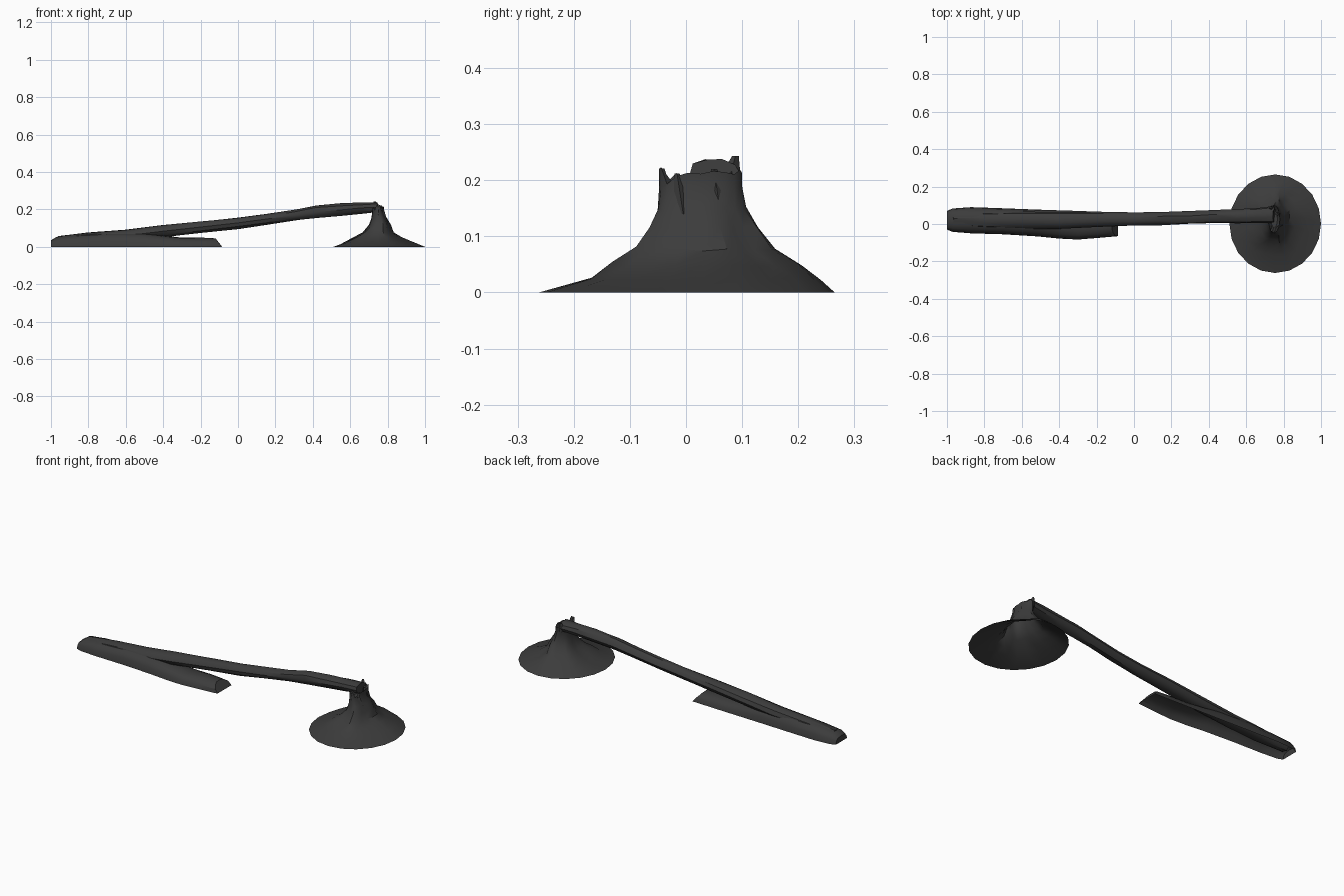
import bpy, bmesh, math, random
from math import sin, cos, pi

if "Cube" in bpy.data.objects:
    bpy.data.objects.remove(bpy.data.objects["Cube"])

random.seed(4)
bark = bpy.data.materials.new("dark_bark")
bark.diffuse_color = (0.045, 0.045, 0.045, 1)
bark.use_nodes = True
bark.node_tree.nodes["Principled BSDF"].inputs["Base Color"].default_value = bark.diffuse_color


def loft(name, rings, closed=True, caps=(False, False)):
    """Skin a list of point rings into one mesh object."""
    bm = bmesh.new()
    vs = [[bm.verts.new(p) for p in r] for r in rings]
    n = len(vs[0])
    for a, b in zip(vs, vs[1:]):
        for i in range(n if closed else n - 1):
            j = (i + 1) % n
            bm.faces.new((a[i], a[j], b[j], b[i]))
    for use, ring in zip(caps, (vs[0], vs[-1])):
        if use:
            bm.faces.new(ring)
    bmesh.ops.recalc_face_normals(bm, faces=bm.faces)
    # open shells: make sure the outside faces up
    if sum(f.normal.z * f.calc_area() for f in bm.faces) < -0.01:
        bmesh.ops.reverse_faces(bm, faces=bm.faces)
    me = bpy.data.meshes.new(name)
    bm.to_mesh(me)
    bm.free()
    me.materials.append(bark)
    ob = bpy.data.objects.new(name, me)
    bpy.context.collection.objects.link(ob)
    bpy.ops.object.select_all(action='DESELECT')
    ob.select_set(True)
    bpy.context.view_layer.objects.active = ob
    bpy.ops.object.shade_smooth_by_angle(angle=math.radians(35))
    return ob


def wob(a):
    return random.uniform(-a, a)


# Stump with flared root skirt: z, x min, x max, y min, y max
levels = [(0.0, 0.51, 1.0, -0.262, 0.265), (0.026, 0.575, 0.93, -0.175, 0.235),
          (0.05, 0.625, 0.87, -0.135, 0.2), (0.078, 0.67, 0.83, -0.092, 0.155),
          (0.115, 0.70, 0.815, -0.066, 0.124), (0.15, 0.712, 0.797, -0.052, 0.104),
          (0.185, 0.718, 0.78, -0.048, 0.10)]
N = 20
rings = []
for k, (z, x0, x1, y0, y1) in enumerate(levels):
    ring = []
    for i in range(N):
        a = 2 * pi * i / N
        # root grooves fade out at ground and top
        g = 1 + (0.07 * sin(5 * a + 0.6) + wob(0.03)) * sin(pi * k / 6)
        ring.append(((x0 + x1) / 2 + (x1 - x0) / 2 * cos(a) * g,
                     (y0 + y1) / 2 + (y1 - y0) / 2 * sin(a) * g,
                     z + (wob(0.005) if k else 0)))
    rings.append(ring)
# jagged broken rim, then a sunken inside
rim = []
for x, y, z in rings[-1]:
    h = 0.222 if y < -0.036 else 0.198 if y < -0.02 else 0.208 if y < 0.03 else 0.215
    rim.append((x, y, h + wob(0.006)))
rings.append(rim)
rings.append([(0.75 + (x - 0.75) * 0.55, 0.026 + (y - 0.026) * 0.6, 0.185) for x, y, z in rim])
loft("stump", rings, caps=(False, True))

# Fallen trunk: x, y centre, z centre, half width, half height
path = [(-0.97, 0.02, 0.035, 0.03, 0.022), (-0.8, 0.02, 0.047, 0.04, 0.03),
        (-0.6, 0.02, 0.06, 0.045, 0.032), (-0.4, 0.02, 0.082, 0.044, 0.034),
        (-0.2, 0.024, 0.106, 0.041, 0.032), (0.0, 0.026, 0.126, 0.036, 0.031),
        (0.15, 0.029, 0.146, 0.034, 0.03), (0.3, 0.034, 0.17, 0.034, 0.029),
        (0.42, 0.038, 0.188, 0.035, 0.034), (0.55, 0.042, 0.2, 0.037, 0.034),
        (0.66, 0.045, 0.208, 0.04, 0.031), (0.745, 0.05, 0.213, 0.045, 0.026)]
rings = []
for x, y, z, w, h in path:
    rings.append([(x + wob(0.008), y + w * cos(2 * pi * i / 10) + wob(0.002),
                   z + h * sin(2 * pi * i / 10) + wob(0.002)) for i in range(10)])
loft("fallen_trunk", rings, caps=(True, True))

# Split half-log lying on the ground, open below: x, y min, y max, height
secs = [(-1.0, -0.03, 0.07, 0.035), (-0.97, -0.042, 0.083, 0.056),
        (-0.87, -0.05, 0.09, 0.066), (-0.7, -0.055, 0.084, 0.076),
        (-0.52, -0.066, 0.077, 0.075), (-0.4, -0.078, 0.073, 0.059),
        (-0.3, -0.083, 0.07, 0.05), (-0.2, -0.075, 0.066, 0.05), (-0.085, -0.065, 0.062, 0.045)]
rings = []
for k, (x, y0, y1, h) in enumerate(secs):
    ring = []
    for i in range(9):
        a = pi * i / 8
        z = h * sin(a) ** 0.8 if 0 < i < 8 else 0.0
        slant = -0.035 * z / h if k == len(secs) - 1 else 0
        ring.append((x + slant, (y0 + y1) / 2 - (y1 - y0) / 2 * cos(a),
                     z + (wob(0.003) if 0 < i < 8 else 0)))
    rings.append(ring)
loft("split_log", rings, closed=False, caps=(True, True))


# Splinters around the break: base x, y, z, width, tip
def splinter(name, x, y, z, w, tip):
    base = [(x + w * cos(a), y + w * sin(a), z) for a in (0, pi / 2, pi, 3 * pi / 2)]
    t = [(tip[0] + (p[0] - x) * 0.25, tip[1] + (p[1] - y) * 0.25, tip[2]) for p in base]
    loft(name, [base, t], caps=(True, True))


for i, (x, y, z, w, tip) in enumerate([
        (0.75, -0.035, 0.17, 0.014, (0.755, -0.042, 0.221)),
        (0.735, 0.075, 0.19, 0.024, (0.732, 0.088, 0.243)),
        (0.77, 0.06, 0.15, 0.022, (0.765, 0.05, 0.22)),
        (0.78, -0.005, 0.14, 0.018, (0.772, -0.016, 0.212))]):
    splinter(f"splinter_{i + 1}", x, y, z, w, tip)
